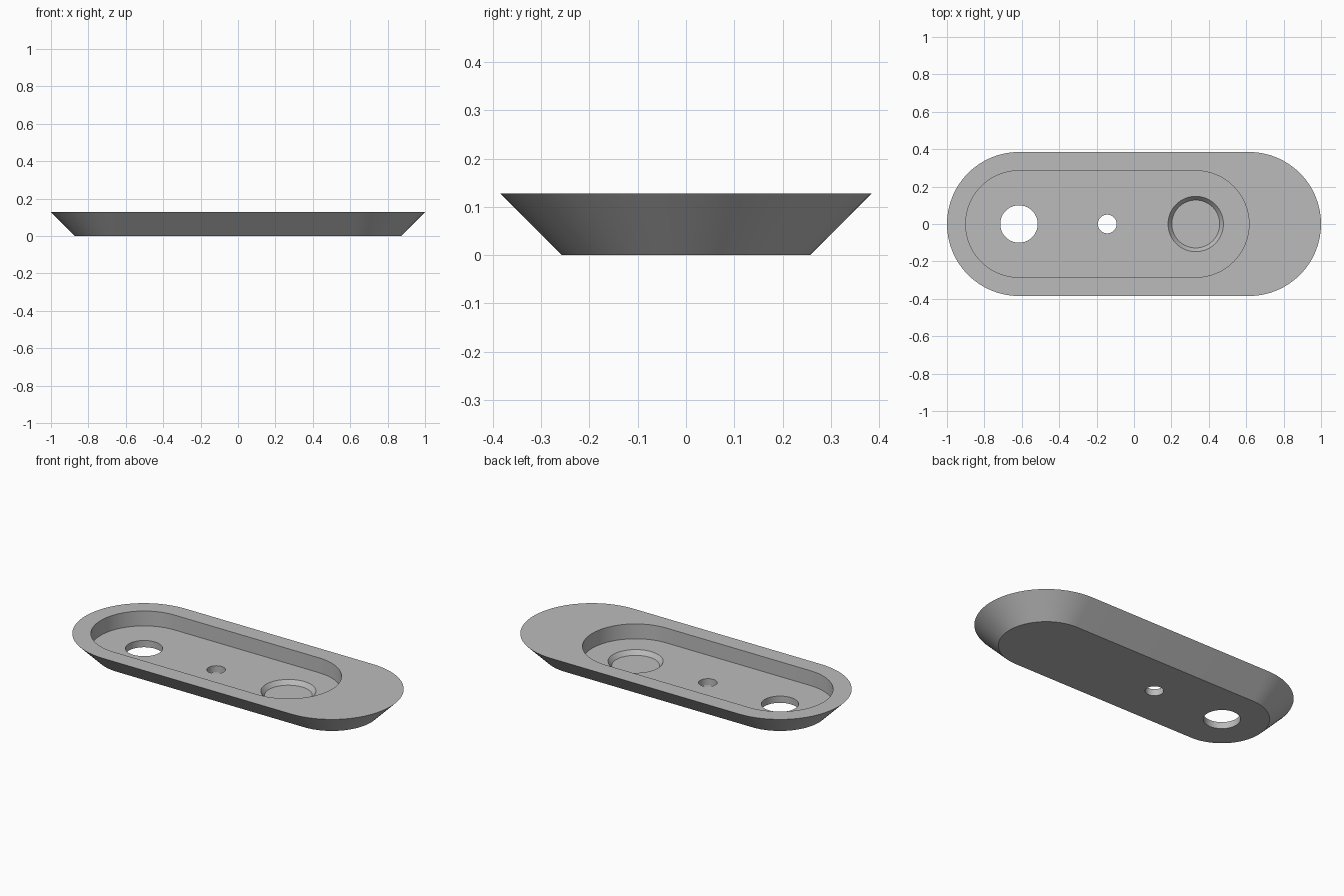
import bpy
import bmesh
from math import pi, cos, sin, radians

if "Cube" in bpy.data.objects:
    bpy.data.objects.remove(bpy.data.objects["Cube"], do_unlink=True)

grey = bpy.data.materials.new("plain grey")
grey.use_nodes = True
COLOUR = (0.5, 0.5, 0.5, 1)
grey.diffuse_color = COLOUR
grey.node_tree.nodes["Principled BSDF"].inputs["Base Color"].default_value = COLOUR

ARC = 32  # segments per half circle


def slot_ring(bm, x0, x1, radius, z):
    """Ring of verts: two half circles around x0 and x1, or one full circle."""
    points = []
    for centre, start in ((x1, -pi / 2), (x0, pi / 2)):
        steps = ARC if x0 == x1 else ARC + 1
        for i in range(steps):
            a = start + pi * i / ARC
            points.append((centre + radius * cos(a), radius * sin(a), z))
    return [bm.verts.new(p) for p in points]


def loft(name, x0, x1, *sections):
    """Closed solid through (radius, z) sections, listed bottom to top."""
    bm = bmesh.new()
    rings = [slot_ring(bm, x0, x1, r, z) for r, z in sections]
    bm.faces.new(rings[0][::-1])
    bm.faces.new(rings[-1])
    for low, high in zip(rings, rings[1:]):
        for i in range(len(low)):
            j = (i + 1) % len(low)
            bm.faces.new((low[i], low[j], high[j], high[i]))
    mesh = bpy.data.meshes.new(name)
    bm.to_mesh(mesh)
    bm.free()
    mesh.materials.append(grey)
    obj = bpy.data.objects.new(name, mesh)
    bpy.context.collection.objects.link(obj)
    return obj


# Tray body with sides flaring outwards at 45 degrees
HEIGHT, FLOOR = 0.128, 0.04
END = 0.615      # centre of the rounded ends
DISH_X = 0.33    # centre of the round dish and of the pocket's short end
body = loft("tray_body", -END, END, (0.257, 0), (0.385, HEIGHT))

# Off-centre pocket, two through holes and a shallow tapered dish
DISH_Z = FLOOR - 0.025
cutters = [
    loft("pocket_cutter", -END, DISH_X, (0.285, FLOOR), (0.285, 0.3)),
    loft("large_hole_cutter", -END, -END, (0.1, -0.1), (0.1, 0.1)),
    loft("small_hole_cutter", -0.143, -0.143, (0.05, -0.1), (0.05, 0.1)),
    loft("dish_cutter", DISH_X, DISH_X, (0.128, DISH_Z), (0.148, FLOOR), (0.148, 0.1)),
]

bpy.ops.object.select_all(action="DESELECT")
bpy.context.view_layer.objects.active = body
body.select_set(True)
for cutter in cutters:
    cutter.hide_render = True
    mod = body.modifiers.new(cutter.name, "BOOLEAN")
    mod.operation = "DIFFERENCE"
    mod.solver = "EXACT"
    mod.object = cutter
    bpy.ops.object.modifier_apply(modifier=mod.name)
    bpy.data.objects.remove(cutter, do_unlink=True)

bpy.ops.object.shade_smooth_by_angle(angle=radians(30))
